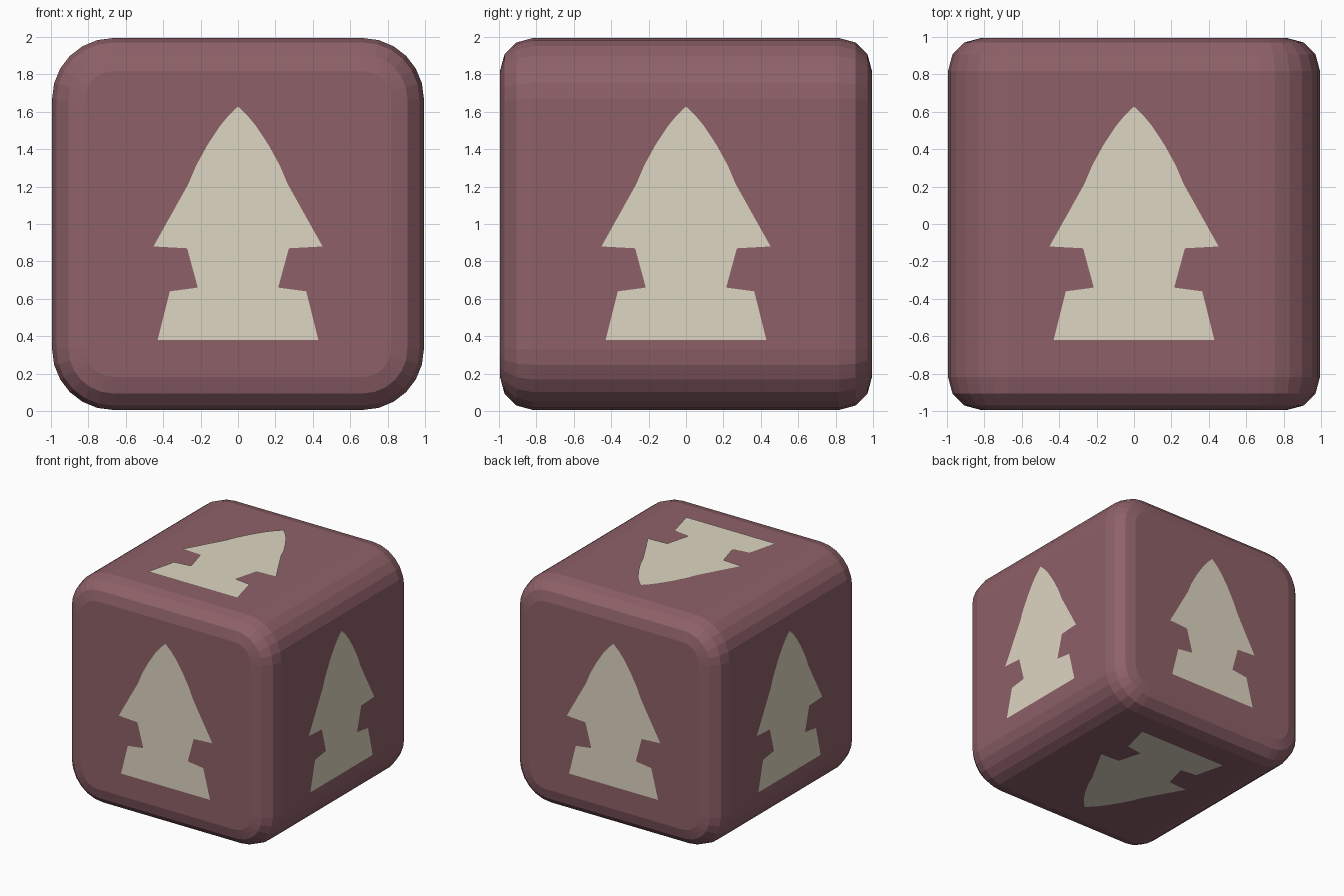
import bpy, bmesh
from math import pi
from mathutils import Matrix

if "Cube" in bpy.data.objects:
    bpy.data.objects.remove(bpy.data.objects["Cube"])

HALF = 0.994    # half size of the block
EMBLEM = 1.0    # distance of the emblem sheets from the centre


def material(name, colour):
    m = bpy.data.materials.new(name)
    m.diffuse_color = (*colour, 1)
    m.use_nodes = True
    m.node_tree.nodes["Principled BSDF"].inputs["Base Color"].default_value = m.diffuse_color
    return m


def finish(bm, name, mat):
    mesh = bpy.data.meshes.new(name)
    bm.to_mesh(mesh)
    bm.free()
    mesh.materials.append(mat)
    obj = bpy.data.objects.new(name, mesh)
    bpy.context.collection.objects.link(obj)
    return obj


red = material("dusty_red", (0.27, 0.12, 0.14))
cream = material("cream", (0.73, 0.67, 0.54))

# Block: wide rounding on the edges along y, then a tighter one round front and back
bm = bmesh.new()
bmesh.ops.create_cube(bm, size=2 * HALF)
along_y = [e for e in bm.edges if abs(e.verts[0].co.y - e.verts[1].co.y) > 0.1]
bmesh.ops.bevel(bm, geom=along_y, offset=0.325, offset_type='OFFSET',
                segments=6, profile=0.5, affect='EDGES')
rims = [e for e in bm.edges if abs(e.verts[0].co.y - e.verts[1].co.y) < 0.01]
bmesh.ops.bevel(bm, geom=rims, offset=0.175, offset_type='OFFSET',
                segments=3, profile=0.5, affect='EDGES')
block = finish(bm, "rounded_block", red)
block.location.z = 1

# Arrow emblem: right half of the outline, mirrored, relative to the face centre
half = [(0.43, -0.62), (0.365, -0.36), (0.215, -0.34), (0.272, -0.13),
        (0.452, -0.12), (0.265, 0.215), (0.225, 0.31), (0.165, 0.42),
        (0.096, 0.525), (0.05, 0.58)]
outline = half + [(0, 0.628)] + [(-x, z) for x, z in reversed(half)]


def emblem(name, turn):
    bm = bmesh.new()
    bm.faces.new([bm.verts.new((x, -EMBLEM, z)) for x, z in outline])
    bm.transform(Matrix.Translation((0, 0, 1)) @ turn)
    finish(bm, name, cream)


# One emblem on each of the six faces
for i, side in enumerate(("front", "right", "back", "left")):
    emblem(side + "_emblem", Matrix.Rotation(i * pi / 2, 4, 'Z'))
emblem("top_emblem", Matrix.Rotation(-pi / 2, 4, 'X'))
emblem("bottom_emblem", Matrix.Rotation(pi / 2, 4, 'X'))
